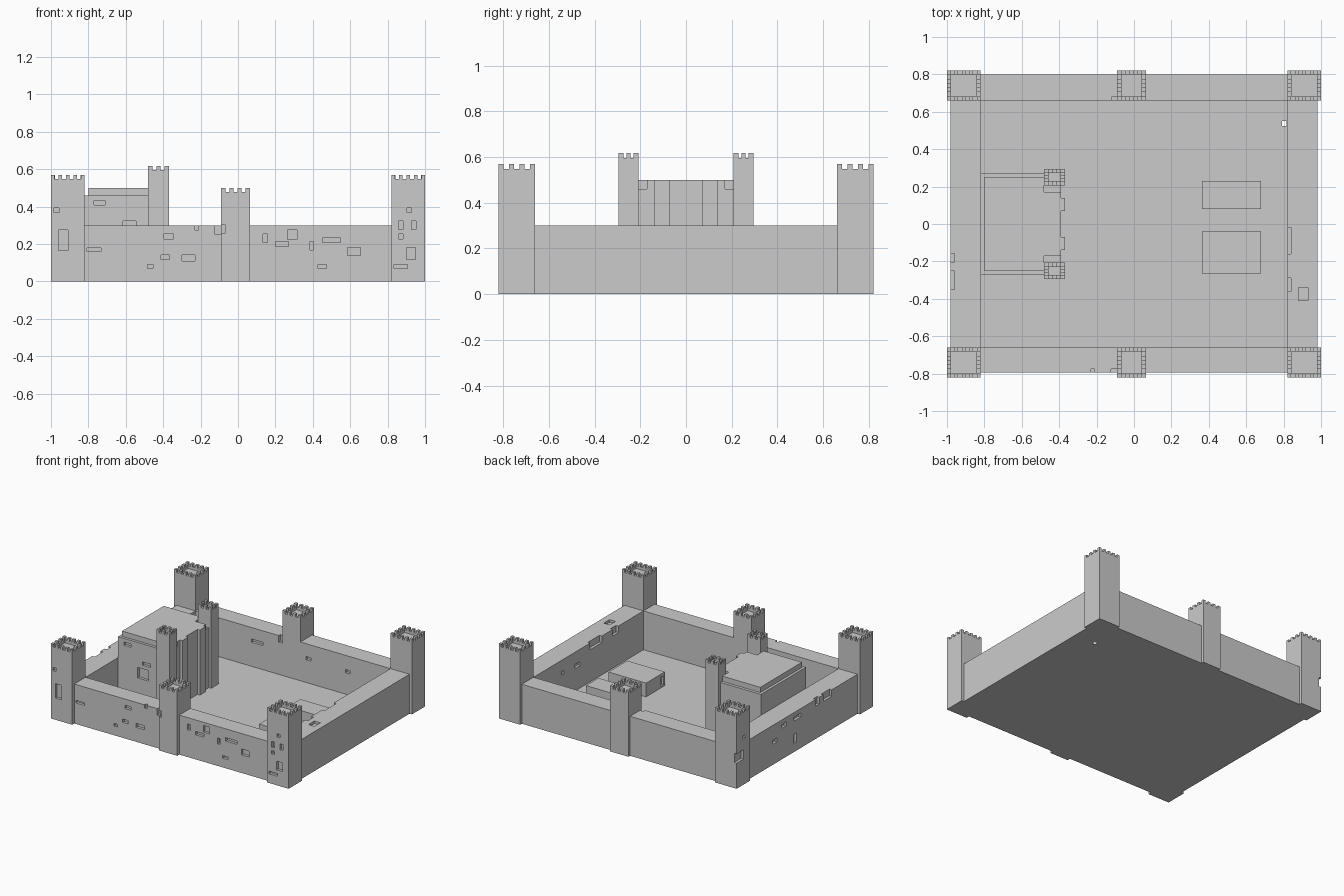
import bpy
import bmesh
from mathutils import Vector

if "Cube" in bpy.data.objects:
    bpy.data.objects.remove(bpy.data.objects["Cube"], do_unlink=True)

stone = bpy.data.materials.new("grey_stone")
stone.use_nodes = True
GREY = (0.6, 0.6, 0.6, 1)
stone.diffuse_color = GREY
stone.node_tree.nodes["Principled BSDF"].inputs["Base Color"].default_value = GREY
stone.node_tree.nodes["Principled BSDF"].inputs["Roughness"].default_value = 0.9


def add_box(bm, box):
    """Box given as x0, x1, y0, y1, z0, z1."""
    x0, x1, y0, y1, z0, z1 = box
    low, high = Vector((x0, y0, z0)), Vector((x1, y1, z1))
    verts = bmesh.ops.create_cube(bm, size=1)["verts"]
    bmesh.ops.scale(bm, vec=high - low, verts=verts)
    bmesh.ops.translate(bm, vec=(low + high) / 2, verts=verts)


def make(name, boxes):
    bm = bmesh.new()
    for box in boxes:
        add_box(bm, box)
    mesh = bpy.data.meshes.new(name)
    bm.to_mesh(mesh)
    bm.free()
    mesh.materials.append(stone)
    obj = bpy.data.objects.new(name, mesh)
    bpy.context.collection.objects.link(obj)
    return obj


def carve(obj, boxes):
    """Cut boxes out of an object and bake the result."""
    if not boxes:
        return
    cutter = make("cutter", boxes)
    cutter.hide_render = True
    mod = obj.modifiers.new("carve", "BOOLEAN")
    mod.operation, mod.solver, mod.object = "DIFFERENCE", "EXACT", cutter
    bpy.context.view_layer.update()
    graph = bpy.context.evaluated_depsgraph_get()
    baked = bpy.data.meshes.new_from_object(obj.evaluated_get(graph))
    obj.modifiers.clear()
    obj.data = baked
    bpy.data.objects.remove(cutter, do_unlink=True)


DEPTH = 0.02


def niches_y(face, spots):
    """Niches in a face across y; each spot is x, z, width, height."""
    return [(x - w / 2, x + w / 2, face - DEPTH, face + DEPTH, z - h / 2, z + h / 2)
            for x, z, w, h in spots]


def niches_x(face, spots):
    """Niches in a face across x; each spot is y, z, width, height."""
    return [(face - DEPTH, face + DEPTH, y - w / 2, y + w / 2, z - h / 2, z + h / 2)
            for y, z, w, h in spots]


def tower(name, x0, x1, y0, y1, top, cuts=()):
    """Square tower with a sunken roof and a ring of merlons."""
    rim, rise = 0.022, 0.022
    deck = top - rise
    obj = make(name, [(x0, x1, y0, y1, 0, deck)])
    pocket = (x0 + rim, x1 - rim, y0 + rim, y1 - rim, deck - 0.02, top)
    carve(obj, [pocket] + list(cuts))
    merlons = []

    def slots(a, b):
        n = max(3, round((b - a) / 0.039))
        unit = (b - a) / (2 * n - 1)
        return [(a + 2 * i * unit, a + (2 * i + 1) * unit) for i in range(n)]

    for a, b in slots(x0, x1):
        merlons += [(a, b, y0, y0 + rim, deck, top), (a, b, y1 - rim, y1, deck, top)]
    for a, b in slots(y0, y1)[1:-1]:
        merlons += [(x0, x0 + rim, a, b, deck, top), (x1 - rim, x1, a, b, deck, top)]
    make(name + "_merlons", merlons)


# Courtyard floor with a small drain
floor = make("courtyard_floor", [(-0.83, 0.83, -0.67, 0.67, 0, 0.005)])
carve(floor, [(0.79, 0.815, 0.525, 0.55, -0.1, 0.1)])

# Curtain wall: a ring, then niches outside, inside and on top
wall = make("curtain_wall", [(-0.98, 0.98, -0.795, 0.8, 0, 0.3)])
carve(wall, [(-0.82, 0.82, -0.66, 0.66, -1, 1)])
front_spots = [
    (-.77, .17, .075, .02), (-.37, .24, .05, .025), (-.47, .08, .03, .02),
    (-.39, .13, .045, .025), (-.265, .125, .07, .03), (-.22, .29, .02, .03),
    (-.1, .28, .045, .06), (.145, .23, .025, .045), (.235, .2, .07, .025),
    (.29, .25, .05, .05), (.395, .19, .02, .045), (.5, .22, .095, .025),
    (.62, .16, .07, .045), (.45, .08, .045, .02)]
west_spots = [(-.3, .28, .1, .06), (-.18, .28, .045, .06), (.06, .25, .08, .03),
              (.09, .1, .03, .07), (.33, .17, .05, .03), (.22, .25, .05, .03)]
east_inner_spots = [(-.325, .28, .07, .06), (-.09, .28, .14, .06),
                    (.13, .19, .06, .03), (.31, .2, .03, .025)]
back_inner_spots = [(-.3, .2, .1, .025), (.13, .19, .04, .025),
                    (.46, .18, .04, .025), (-.1, .28, .04, .06)]
carve(wall, niches_y(-0.795, front_spots) + niches_x(-0.98, west_spots)
      + niches_x(0.82, east_inner_spots) + niches_y(0.66, back_inner_spots)
      + [(.88, .93, -.41, -.34, .28, .32)])

# Corner and gate towers, front and back
IN, OUT = 0.66, 0.82
front_left = niches_y(-OUT, [(.915, .38, .025, .025), (.87, .3, .025, .045),
                             (.94, .3, .025, .045), (.87, .24, .025, .025),
                             (.925, .15, .05, .065), (.87, .08, .07, .02)])
front_right = niches_y(-OUT, [(-.97, .38, .025, .025), (-.935, .22, .05, .11)])
back_right = niches_x(-1, [(.79, .23, .1, .07), (.73, .36, .025, .025)])
tower("front_left_tower", 0.82, 1, -OUT, -IN, 0.57, front_left)
tower("front_right_tower", -1, -0.82, -OUT, -IN, 0.57, front_right)
tower("back_left_tower", 0.82, 1, IN, OUT, 0.57)
tower("back_right_tower", -1, -0.82, IN, OUT, 0.57, back_right)
tower("front_middle_tower", -0.09, 0.063, -OUT, -IN, 0.5,
      niches_y(-OUT, [(-.085, .28, .03, .05)]))
tower("back_middle_tower", -0.09, 0.063, IN, OUT, 0.5)

# Keep with a stepped roof and twin turrets
keep = make("keep_body", [(-0.82, -0.39, -0.27, 0.272, 0, 0.46)])
carve(keep, niches_y(-0.27, [(-.74, .42, .06, .025), (-.61, .23, .09, .08),
                             (-.58, .31, .07, .025)]))
roof = make("keep_roof", [(-0.8, -0.39, -0.25, 0.25, 0.46, 0.5)])
carve(roof, [(-0.48, -0.3, s * 0.235 - 0.065, s * 0.235 + 0.065, 0.4, 0.6)
             for s in (-1, 1)])
for side, s in (("left", -1), ("right", 1)):
    y0, y1 = sorted((s * 0.207, s * 0.295))
    tower("keep_%s_turret" % side, -0.48, -0.37, y0, y1, 0.617)
    p0, p1 = sorted((s * 0.07, s * 0.14))
    make("keep_%s_pilaster" % side, [(-0.4, -0.37, p0, p1, 0, 0.5)])

# Low buildings in the yard
make("back_house", [(0.364, 0.68, 0.08, 0.23, 0, 0.11)])
house = make("front_house", [(0.364, 0.68, -0.265, -0.04, 0, 0.11)])
carve(house, niches_x(0.364, [(-.235, .05, .035, .07)]))
